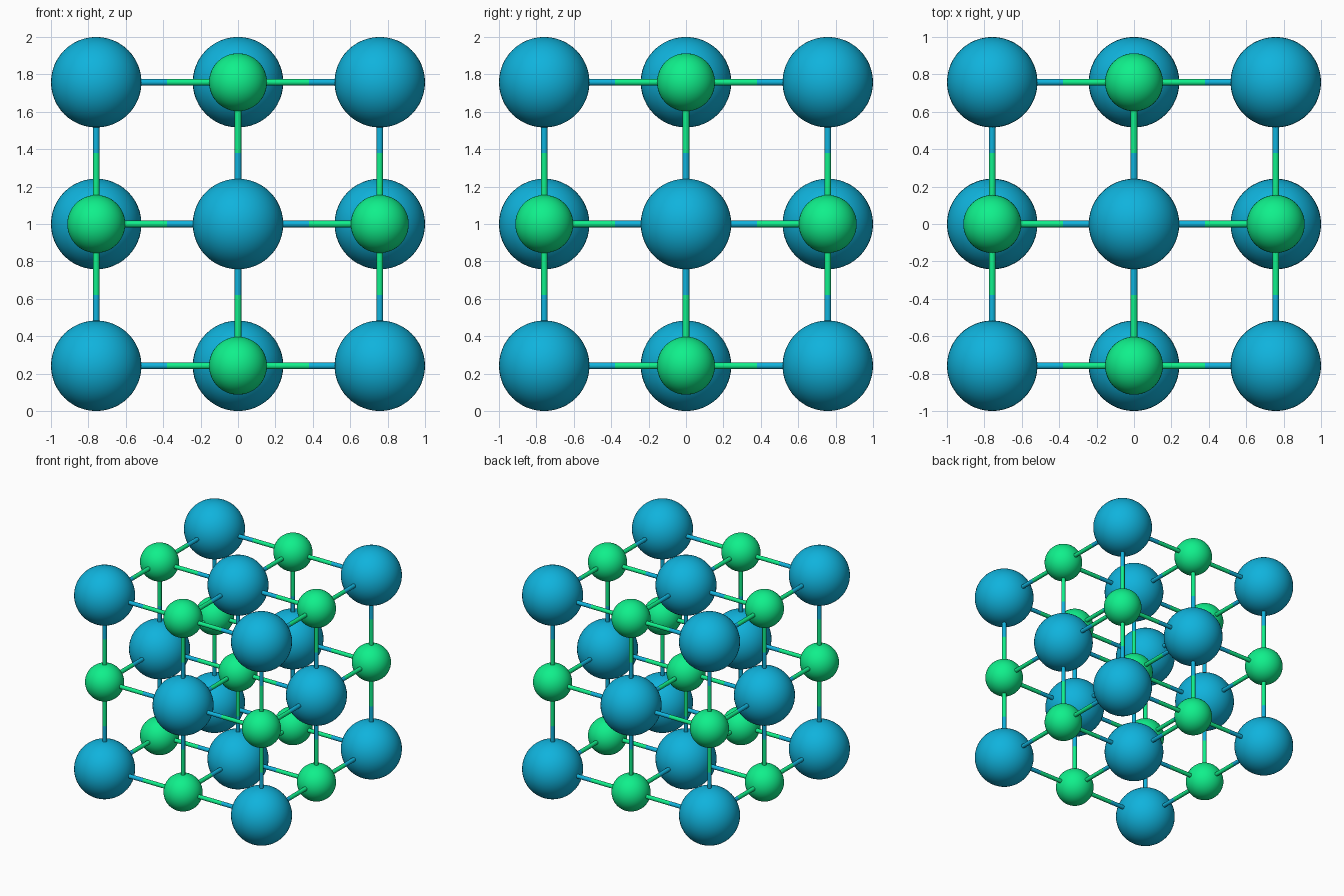
import bpy, bmesh, math
from mathutils import Vector
from itertools import product

if "Cube" in bpy.data.objects:
    bpy.data.objects.remove(bpy.data.objects["Cube"])

SPACING = 0.758
BIG_R, SMALL_R, BOND_R = 0.242, 0.155, 0.0175


def material(name, colour):
    mat = bpy.data.materials.new(name)
    mat.diffuse_color = colour
    mat.use_nodes = True
    mat.node_tree.nodes["Principled BSDF"].inputs["Base Color"].default_value = mat.diffuse_color
    return mat


blue = material("blue", (0.005, 0.45, 0.72, 1))
green = material("green", (0.005, 0.87, 0.26, 1))


def finish(bm, name, mat):
    for f in bm.faces:
        f.smooth = len(f.verts) <= 4      # round caps stay flat
    mesh = bpy.data.meshes.new(name)
    bm.to_mesh(mesh)
    bm.free()
    mesh.materials.append(mat)
    return mesh


def ball_mesh(name, radius, mat):
    bm = bmesh.new()
    bmesh.ops.create_uvsphere(bm, u_segments=48, v_segments=24, radius=radius)
    return finish(bm, name, mat)


def rod_mesh(name, mat):
    bm = bmesh.new()
    bmesh.ops.create_cone(bm, cap_ends=True, segments=20, radius1=BOND_R,
                          radius2=BOND_R, depth=SPACING / 2)
    for e in bm.edges:
        e.smooth = all(len(f.verts) <= 4 for f in e.link_faces)
    return finish(bm, name, mat)


def place(name, mesh, location):
    ob = bpy.data.objects.new(name, mesh)
    ob.location = location
    bpy.context.collection.objects.link(ob)
    return ob


# Shared shapes: True = large blue site, False = small green site
balls = {True: ball_mesh("large_atom", BIG_R, blue),
         False: ball_mesh("small_atom", SMALL_R, green)}
rods = {True: rod_mesh("blue_half_bond", blue),
        False: rod_mesh("green_half_bond", green)}
AXES = [Vector((1, 0, 0)), Vector((0, 1, 0)), Vector((0, 0, 1))]


def is_large(cell):
    return sum(map(abs, cell)) % 2 == 1


# Alternating 3 x 3 x 3 lattice of atoms, each with half bonds to its neighbours
for cell in product((-1, 0, 1), repeat=3):
    big = is_large(cell)
    centre = Vector(cell) * SPACING + Vector((0, 0, 1))
    place(balls[big].name, balls[big], centre)
    for i, axis in enumerate(AXES):
        for sign in (-1, 1):
            if abs(cell[i] + sign) > 1:
                continue
            rod = place(rods[big].name, rods[big],
                        centre + axis * sign * SPACING / 4)
            rod.rotation_euler = axis.to_track_quat('Z', 'Y').to_euler()
